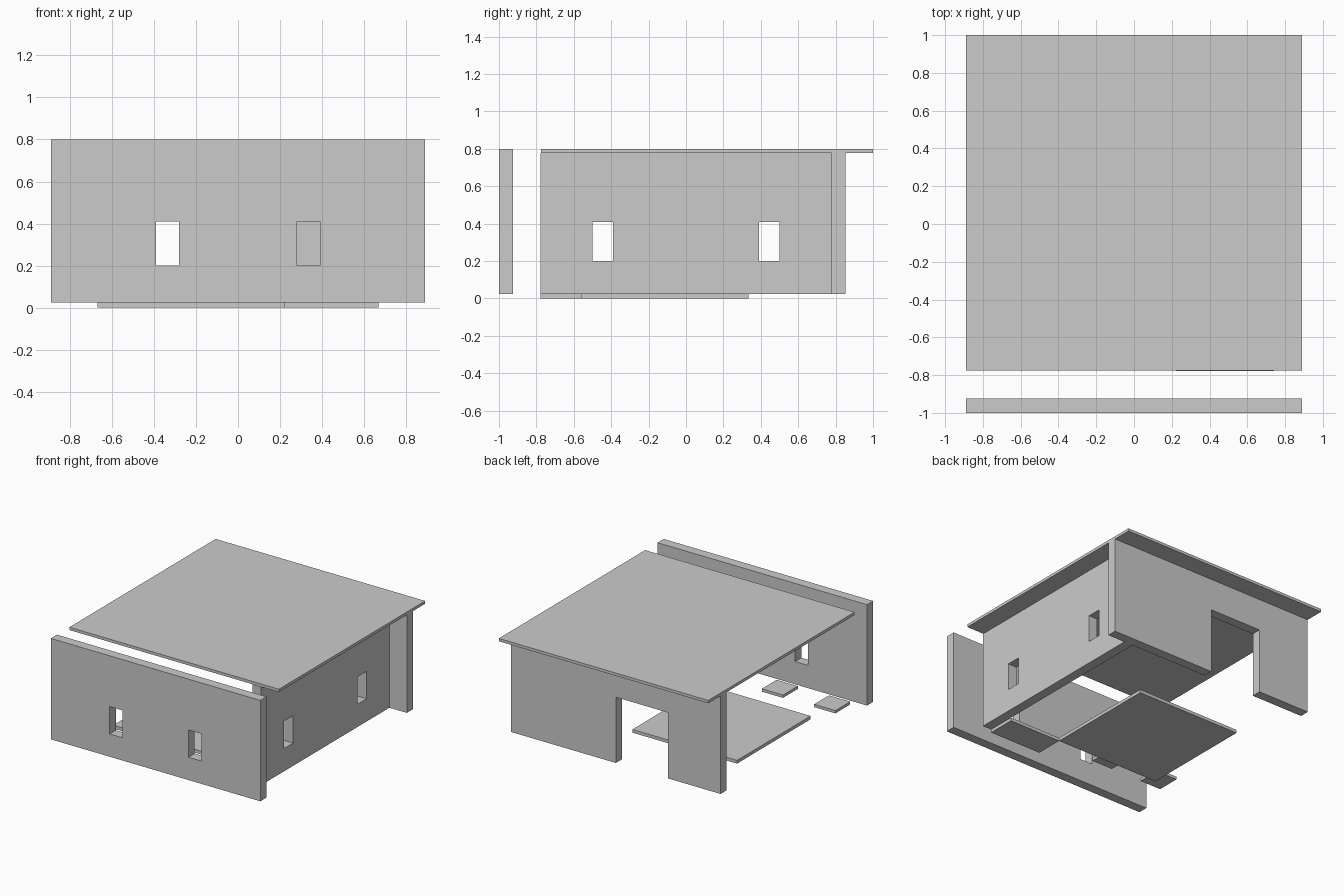
import bpy, bmesh
from mathutils import Vector

cube = bpy.data.objects.get("Cube")
if cube:
    bpy.data.objects.remove(cube, do_unlink=True)

grey = bpy.data.materials.new("light_grey")
grey.use_nodes = True
GREY = (0.6, 0.6, 0.6, 1)
grey.diffuse_color = GREY
grey.node_tree.nodes["Principled BSDF"].inputs["Base Color"].default_value = GREY


def finish(name, bm):
    bmesh.ops.recalc_face_normals(bm, faces=bm.faces)
    mesh = bpy.data.meshes.new(name)
    bm.to_mesh(mesh)
    bm.free()
    mesh.materials.append(grey)
    obj = bpy.data.objects.new(name, mesh)
    bpy.context.collection.objects.link(obj)
    return obj


def box(name, x, y, z):
    """Box spanning the (low, high) range on each axis."""
    bm = bmesh.new()
    bmesh.ops.create_cube(bm, size=1)
    for v in bm.verts:
        v.co = Vector([r[0] if c < 0 else r[1] for c, r in zip(v.co, (x, y, z))])
    return finish(name, bm)


def wall(name, along, span, height, depth, holes):
    """Upright wall along 'x' or 'y' with rectangular openings (low, high, bottom, top)."""
    us = sorted({*span, *(u for h in holes for u in h[:2])})
    zs = sorted({*height, *(z for h in holes for z in h[2:])})

    def place(u, d, z):
        return Vector((u, d, z)) if along == 'x' else Vector((d, u, z))

    bm = bmesh.new()
    grid = {(u, z): bm.verts.new(place(u, depth[0], z)) for u in us for z in zs}
    for u0, u1 in zip(us, us[1:]):
        for z0, z1 in zip(zs, zs[1:]):
            if not any(h[0] <= u0 < h[1] and h[2] <= z0 < h[3] for h in holes):
                bm.faces.new([grid[k] for k in ((u0, z0), (u1, z0), (u1, z1), (u0, z1))])
    # Thicken the sheet into a solid wall
    result = bmesh.ops.extrude_face_region(bm, geom=bm.faces[:], use_keep_orig=True)
    moved = [g for g in result["geom"] if isinstance(g, bmesh.types.BMVert)]
    bmesh.ops.translate(bm, verts=moved, vec=place(0, depth[1] - depth[0], 0))
    loose = [v for v in bm.verts if not v.link_faces]
    bmesh.ops.delete(bm, geom=loose, context='VERTS')
    return finish(name, bm)


HALF = 0.89
BASE, EAVES, TOP = 0.025, 0.778, 0.8
SILL, LINTEL = 0.2, 0.41

# Walls
wall("front_wall", 'x', (-HALF, HALF), (BASE, TOP), (-1, -0.925),
     [(-0.39, -0.28, SILL, LINTEL), (0.28, 0.39, SILL, LINTEL)])
wall("side_wall", 'y', (-0.778, 0.778), (BASE, EAVES), (0.667, 0.742),
     [(-0.5, -0.39, SILL, LINTEL), (0.39, 0.5, SILL, LINTEL)])
wall("back_wall", 'x', (-HALF, HALF), (BASE, EAVES), (0.778, 0.852),
     [(-0.445, 0, BASE, 0.53)])

# Roof and floor slabs
box("roof", (-HALF, HALF), (-0.775, 1), (EAVES, TOP))
box("floor_slab", (-0.667, 0.222), (-0.56, 0.333), (0, BASE))
box("corner_slab", (0.222, 0.667), (-0.778, -0.56), (0, BASE))

# Two small raised plates
for i, cx in enumerate((-0.78, -0.335)):
    box(f"small_plate_{i + 1}", (cx - 0.09, cx + 0.09), (-0.75, -0.57), (0.095, 0.117))
